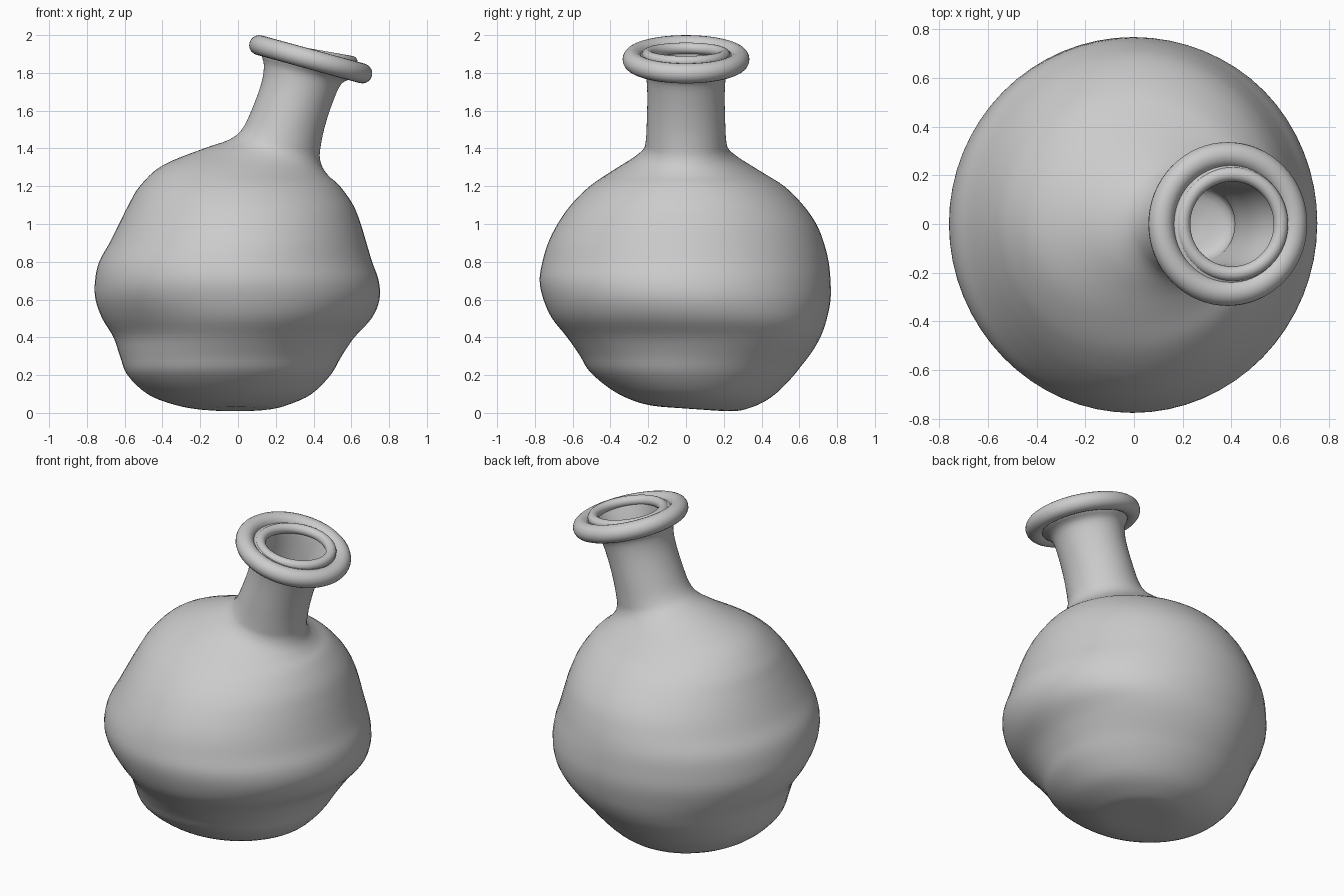
import bpy, bmesh, math
from mathutils import Vector

SIDES, STEPS = 64, 4

# Body cross-sections: height, left x, right x, front y, back y
BODY = [
    (0.02, -0.02, 0.02, -0.02, 0.06), (0.022, -0.20, 0.17, -0.17, 0.24),
    (0.045, -0.34, 0.27, -0.28, 0.34), (0.10, -0.48, 0.39, -0.39, 0.45),
    (0.20, -0.585, 0.49, -0.50, 0.565), (0.30, -0.625, 0.55, -0.56, 0.65),
    (0.40, -0.66, 0.62, -0.63, 0.71), (0.50, -0.72, 0.71, -0.71, 0.745),
    (0.60, -0.755, 0.75, -0.755, 0.765), (0.70, -0.757, 0.745, -0.775, 0.765),
    (0.80, -0.735, 0.71, -0.76, 0.755), (0.90, -0.68, 0.68, -0.73, 0.73),
    (1.00, -0.63, 0.65, -0.68, 0.69), (1.10, -0.58, 0.61, -0.61, 0.62),
    (1.20, -0.52, 0.54, -0.51, 0.52),
]
# Tilted sections: left x, left z, right x, right z, half depth
NECK = [
    (-0.40, 1.31, 0.485, 1.25, 0.39), (-0.18, 1.40, 0.45, 1.295, 0.275),
    (-0.05, 1.445, 0.434, 1.345, 0.225), (0.02, 1.50, 0.436, 1.40, 0.212),
    (0.075, 1.61, 0.458, 1.51, 0.207), (0.125, 1.75, 0.50, 1.64, 0.205),
    (0.137, 1.84, 0.55, 1.745, 0.215), (0.125, 1.90, 0.62, 1.775, 0.25),
    (0.14, 1.95, 0.63, 1.83, 0.25), (0.175, 1.95, 0.62, 1.86, 0.23),
    (0.195, 1.955, 0.605, 1.885, 0.20), (0.20, 1.92, 0.59, 1.85, 0.18),
    (0.17, 1.80, 0.50, 1.70, 0.17), (0.09, 1.55, 0.42, 1.46, 0.17),
    (0.08, 1.42, 0.40, 1.35, 0.14), (0.20, 1.36, 0.26, 1.345, 0.03),
]
# Dents and bulges in the body: angle, height, strength
LUMPS = [(45, 0.42, 0.04), (225, 0.46, -0.04), (-25, 0.42, -0.02)]


def smooth_sections(rows):
    out = []
    for i in range(len(rows) - 1):
        p0, p1 = rows[max(i - 1, 0)], rows[i]
        p2, p3 = rows[i + 1], rows[min(i + 2, len(rows) - 1)]
        for k in range(STEPS):
            t = k / STEPS
            out.append([0.5 * (2*b + (c - a)*t + (2*a - 5*b + 4*c - d)*t*t
                               + (3*b - a - 3*c + d)*t**3)
                        for a, b, c, d in zip(p0, p1, p2, p3)])
    return out + [rows[-1]]


def section_point(s, a):
    xl, zl, xr, zr, yf, yb = s
    u, v = math.cos(a), math.sin(a)
    z = (zl + zr) / 2 + (zr - zl) / 2 * u
    scale = 1.0
    for deg, h, amount in LUMPS:
        da = (a - math.radians(deg) + math.pi) % (2 * math.pi) - math.pi
        scale += amount * math.exp(-(da / 0.45)**2 - ((z - h) / 0.14)**2)
    x = (xl + xr) / 2 + (xr - xl) / 2 * u * scale
    y = (yf + yb) / 2 + (yb - yf) / 2 * v * scale
    # the underside slopes up toward the front
    z -= 0.075 * (y - 0.05) * max(0, 1 - z / 0.25)
    return Vector((x, y, max(z, 0)))


# Flask body, neck and hollow mouth as one loft
rows = [(l, z, r, z, f, b) for z, l, r, f, b in BODY]
rows += [(l, zl, r, zr, -d, d) for l, zl, r, zr, d in NECK]
bm = bmesh.new()
rings = [[bm.verts.new(section_point(s, 2 * math.pi * i / SIDES))
          for i in range(SIDES)] for s in smooth_sections(rows)]
for r0, r1 in zip(rings, rings[1:]):
    for i in range(SIDES):
        j = (i + 1) % SIDES
        bm.faces.new((r0[i], r0[j], r1[j], r1[i]))
bm.faces.new(rings[0][::-1])
bm.faces.new(rings[-1])
bmesh.ops.recalc_face_normals(bm, faces=bm.faces)
for f in bm.faces:
    f.smooth = True
mesh = bpy.data.meshes.new("flask_body")
bm.to_mesh(mesh)
bm.free()
bpy.context.collection.objects.link(bpy.data.objects.new("flask_body", mesh))


# Outer collar ring and inner lip
def ring(name, x, z, tilt, major, minor):
    bpy.ops.mesh.primitive_torus_add(
        location=(x, 0, z), rotation=(0, math.radians(tilt), 0),
        major_radius=major, minor_radius=minor,
        major_segments=64, minor_segments=20)
    bpy.context.object.name = name
    bpy.ops.object.shade_smooth()


ring("neck_collar", 0.385, 1.872, 15.3, 0.283, 0.053)
ring("mouth_lip", 0.402, 1.895, 10, 0.204, 0.03)
